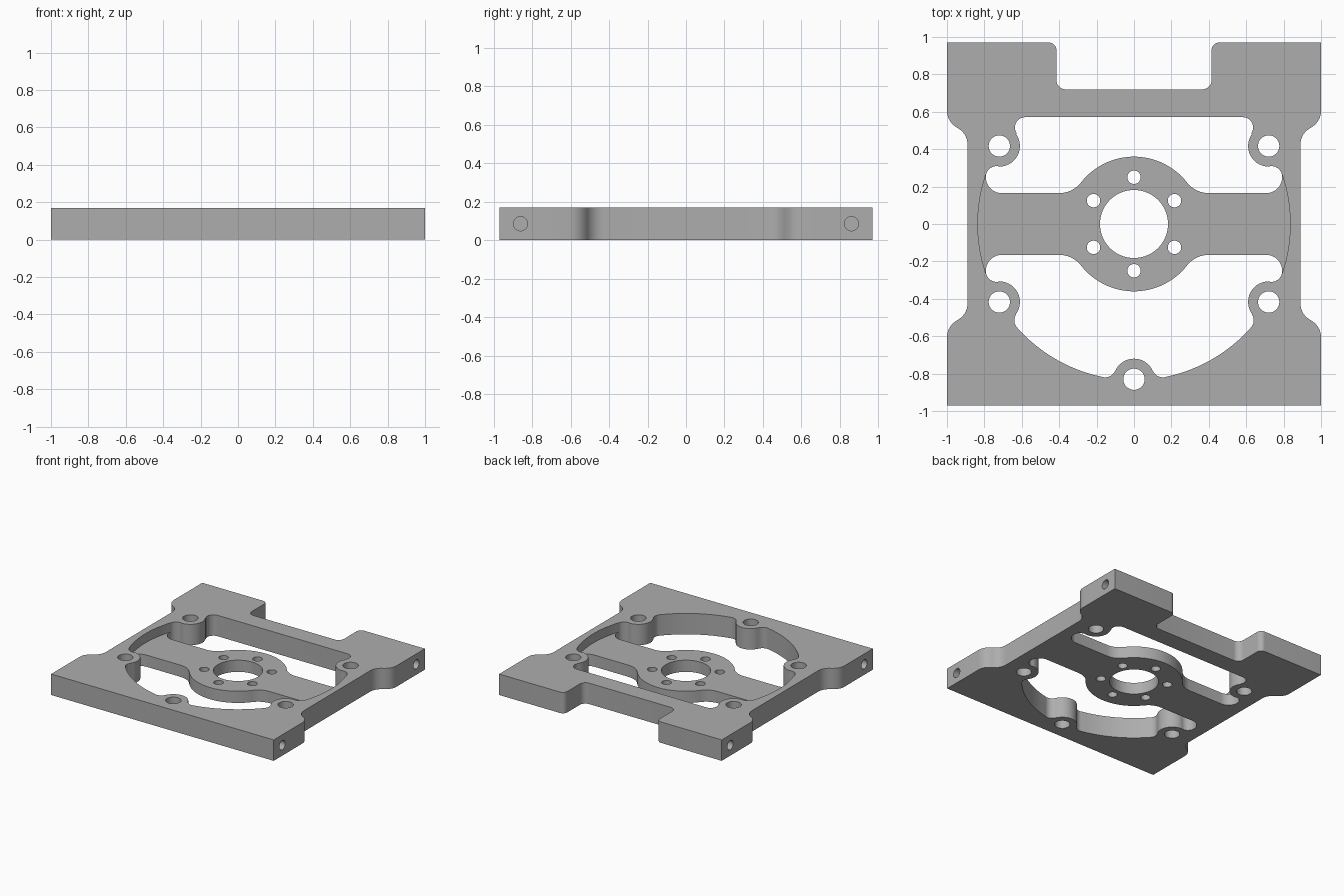
import bpy, bmesh
from math import sin, cos, radians, ceil

old = bpy.data.objects.get("Cube")
if old:
    bpy.data.objects.remove(old)

THICK, BAR_TOP, RIM = 0.17, 0.095, 0.835

metal = bpy.data.materials.new("plain_grey")
metal.use_nodes = True
grey = (0.42, 0.42, 0.42, 1)
metal.diffuse_color = grey
metal.node_tree.nodes["Principled BSDF"].inputs["Base Color"].default_value = grey


def arc(cx, cy, r, start, end):
    """Points along an arc, angles in degrees."""
    n = max(4, ceil(abs(end - start) / (3 if r > 0.3 else 9)))
    angles = [radians(start + (end - start) * i / n) for i in range(n + 1)]
    return [(cx + r * cos(a), cy + r * sin(a)) for a in angles]


def flip(path):
    """Mirror a path front to back."""
    return [(x, -y) for x, y in path]


def both_sides(half):
    """Close a right-hand path with its mirror image."""
    half = [(0 if abs(x) < 1e-4 else x, y) for x, y in half]
    return half + [(-x, y) for x, y in reversed(half) if x > 0]


def slab(name, outline, z0, z1):
    """Extrude a closed outline between two heights."""
    bm = bmesh.new()
    face = bm.faces.new([bm.verts.new((x, y, z0)) for x, y in outline])
    top = bmesh.ops.extrude_face_region(bm, geom=[face])["geom"]
    bmesh.ops.translate(bm, vec=(0, 0, z1 - z0),
                        verts=[v for v in top if isinstance(v, bmesh.types.BMVert)])
    bmesh.ops.recalc_face_normals(bm, faces=bm.faces)
    mesh = bpy.data.meshes.new(name)
    bm.to_mesh(mesh)
    bm.free()
    mesh.materials.append(metal)
    obj = bpy.data.objects.new(name, mesh)
    bpy.context.collection.objects.link(obj)
    return obj


cutters = []


def cutter(name, outline, z0=-0.1, z1=0.3):
    obj = slab(name, outline, z0, z1)
    obj.hide_render = True
    cutters.append(obj)
    return obj


def drill(name, x, y, r, steps=32):
    cutter(name, [(x + r * cos(radians(360 * i / steps)),
                   y + r * sin(radians(360 * i / steps))) for i in range(steps)])


# Plate outline: rear notch and waisted sides
waist = arc(0.9, 0.605, 0.1, 0, -50) + arc(0.99, 0.425, 0.1, 115, 180)
outline = (arc(0.365, 0.77, 0.05, -90, 0) + arc(0.455, 0.93, 0.04, 180, 90)
           + [(1, 0.97)] + waist + flip(waist)[::-1] + [(1, -0.97)])
plate = slab("mounting_plate", both_sides(outline), 0, THICK)

# Edge shared by both openings: boss, rounded tip, crossbar and hub
inner = (arc(0.72, 0.417, 0.11, 145, 270) + arc(0.733, 0.25, 0.06, 90, 19)
         + arc(0.707, 0.25, 0.085, 10, -90)
         + arc(0.4, 0.313, 0.148, 270, 218) + arc(0, 0, 0.36, 38, 90)[1:])

# Rear opening with a straight back edge
cutter("rear_opening", both_sides(arc(0.582, 0.516, 0.055, 90, -35) + inner))

# Front opening following the rim, with a boss in the middle
front = (arc(0, -0.83, 0.11, 90, 24.3) + arc(0.155, -0.76, 0.06, -155.7, -78.5)[1:]
         + arc(0, 0, RIM, -78, -42) + arc(0.585, -0.515, 0.055, -41, 35))
cutter("front_opening", both_sides(front + flip(inner)))

# Recess that lowers the crossbar and hub
side = arc(0, 0, RIM, 18.5, -18.5)
pocket = [(0.45, 0.45), (0.5, 0.25)] + side + [(0.5, -0.25), (0.45, -0.45)]
cutter("crossbar_recess", both_sides(pocket), BAR_TOP, 0.3)

# Hub bore, bolt circle and boss holes
drill("hub_bore", 0, 0, 0.182, 64)
for k in range(6):
    a = radians(30 + 60 * k)
    drill("hub_bolt_hole", 0.25 * cos(a), 0.25 * sin(a), 0.036)
for x, y in [(0.72, 0.417), (-0.72, 0.417), (0.72, -0.417), (-0.72, -0.417), (0, -0.83)]:
    drill("boss_hole", x, y, 0.057)

# Blind holes in the side edges
for sx in (-1, 1):
    for sy in (-1, 1):
        bpy.ops.mesh.primitive_cylinder_add(
            vertices=32, radius=0.037, depth=0.6,
            location=(sx, sy * 0.86, THICK / 2), rotation=(0, radians(90), 0))
        hole = bpy.context.object
        hole.name = "side_hole"
        hole.hide_render = True
        hole.data.materials.append(metal)
        cutters.append(hole)

# Cut everything out of the plate
bpy.ops.object.select_all(action="DESELECT")
bpy.context.view_layer.objects.active = plate
plate.select_set(True)
for c in cutters:
    mod = plate.modifiers.new(c.name, "BOOLEAN")
    mod.operation, mod.solver, mod.object = "DIFFERENCE", "EXACT", c
    bpy.ops.object.modifier_apply(modifier=mod.name)
for c in cutters:
    bpy.data.objects.remove(c)

bpy.ops.object.shade_smooth_by_angle(angle=radians(30))
